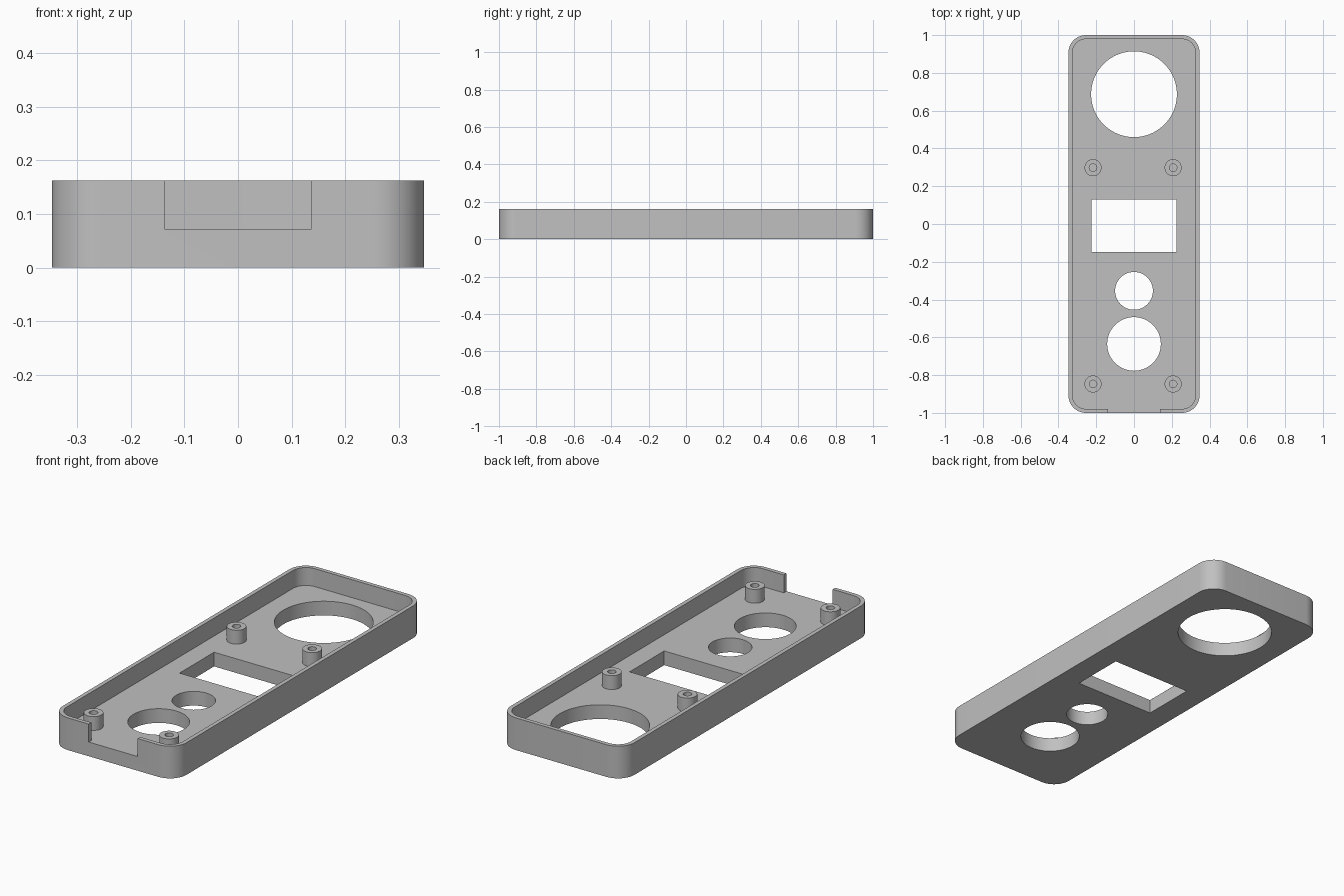
import bpy, bmesh
from math import pi, sin, cos

if "Cube" in bpy.data.objects:
    bpy.data.objects.remove(bpy.data.objects["Cube"], do_unlink=True)

HALF_W, HALF_L, HEIGHT = 0.347, 1.0, 0.163
FLOOR, WALL, CORNER = 0.072, 0.021, 0.093
BOSS_TOP = 0.142

gray = bpy.data.materials.new("plain gray")
gray.use_nodes = True
colour = (0.53, 0.53, 0.53, 1)
gray.diffuse_color = colour
gray.node_tree.nodes["Principled BSDF"].inputs["Base Color"].default_value = colour


def circle(x, y, r, n=64):
    return [(x + r * cos(2 * pi * i / n), y + r * sin(2 * pi * i / n)) for i in range(n)]


def rect(x0, x1, y0, y1):
    return [(x0, y0), (x1, y0), (x1, y1), (x0, y1)]


def rounded_rect(hw, hl, r, steps=12):
    pts = []
    for k, (sx, sy) in enumerate([(1, 1), (-1, 1), (-1, -1), (1, -1)]):
        for i in range(steps + 1):
            a = (k + i / steps) * pi / 2
            pts.append((sx * (hw - r) + r * cos(a), sy * (hl - r) + r * sin(a)))
    return pts


def prism(name, outline, z0, z1):
    """Extrude a flat outline from z0 to z1."""
    bm = bmesh.new()
    base = bm.faces.new([bm.verts.new((x, y, z0)) for x, y in outline])
    top = bmesh.ops.extrude_face_region(bm, geom=[base])["geom"]
    bmesh.ops.translate(bm, vec=(0, 0, z1 - z0),
                        verts=[v for v in top if isinstance(v, bmesh.types.BMVert)])
    bmesh.ops.recalc_face_normals(bm, faces=bm.faces)
    mesh = bpy.data.meshes.new(name)
    bm.to_mesh(mesh)
    bm.free()
    mesh.materials.append(gray)
    obj = bpy.data.objects.new(name, mesh)
    bpy.context.collection.objects.link(obj)
    return obj


def cut(target, cutters):
    """Subtract the cutters, apply, and remove them."""
    for c in cutters:
        mod = target.modifiers.new("cut", "BOOLEAN")
        mod.operation, mod.solver, mod.object = "DIFFERENCE", "EXACT", c
    bpy.context.view_layer.update()
    result = bpy.data.meshes.new_from_object(
        target.evaluated_get(bpy.context.evaluated_depsgraph_get()))
    target.modifiers.clear()
    target.data = result
    for c in cutters:
        bpy.data.objects.remove(c, do_unlink=True)


def smooth(obj):
    bpy.ops.object.select_all(action="DESELECT")
    obj.select_set(True)
    bpy.context.view_layer.objects.active = obj
    bpy.ops.object.shade_smooth_by_angle(angle=pi / 6)


# Open tray with rounded corners
tray = prism("tray", rounded_rect(HALF_W, HALF_L, CORNER), 0, HEIGHT)
cavity = prism("cavity_cutter",
               rounded_rect(HALF_W - WALL, HALF_L - WALL, CORNER - WALL), FLOOR, 0.3)

# Notch in the front wall, level with the floor
notch = prism("notch_cutter", rect(-0.137, 0.137, -1.1, -0.95), FLOOR, 0.3)

# Openings through the floor
openings = {
    "large_hole": circle(0, 0.687, 0.227, 96),
    "small_hole": circle(0, -0.354, 0.1),
    "medium_hole": circle(0, -0.635, 0.142),
    "window": rect(-0.225, 0.225, -0.147, 0.13),
}
cut(tray, [cavity, notch] + [prism(n, o, -0.1, 0.3) for n, o in openings.items()])
smooth(tray)

# Four hollow screw posts on the floor
for end, y in (("front", -0.847), ("back", 0.298)):
    for side, x in (("left", 0.207), ("right", -0.217)):
        post = prism(f"{end}_{side}_screw_post", circle(x, y, 0.045, 32), FLOOR, BOSS_TOP)
        cut(post, [prism("bore", circle(x, y, 0.02, 24), FLOOR + 0.002, 0.3)])
        smooth(post)
